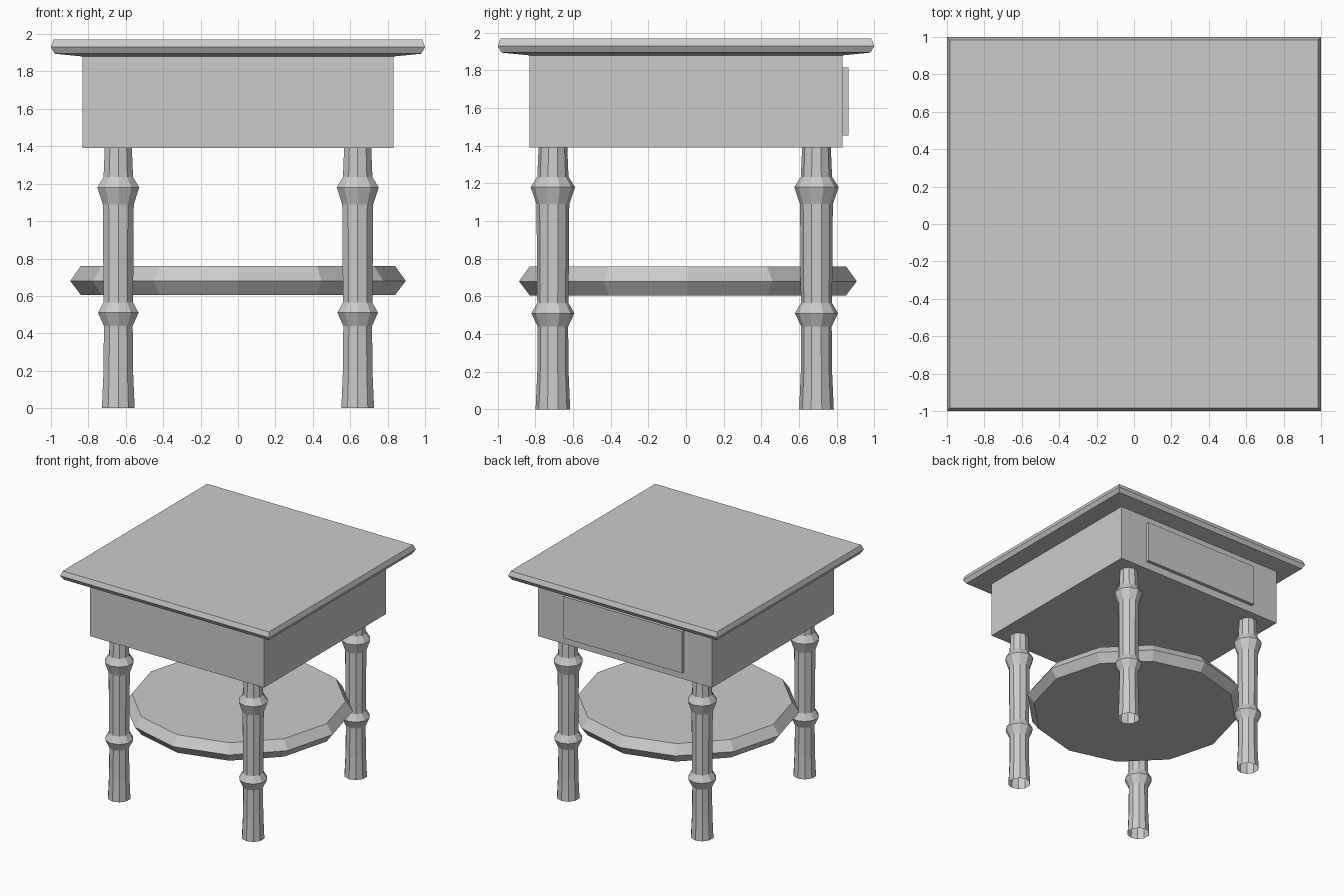
import bpy, bmesh, math

if "Cube" in bpy.data.objects:
    bpy.data.objects.remove(bpy.data.objects["Cube"])


def lathe(name, profile, sides, start=0.0, loc=(0, 0, 0), capped=True):
    """Stack polygon rings given as (radius, z) and skin them, flat shaded."""
    bm = bmesh.new()
    rings = []
    for r, z in profile:
        ring = []
        for i in range(sides):
            a = math.radians(start) + 2 * math.pi * i / sides
            ring.append(bm.verts.new((r * math.cos(a), r * math.sin(a), z)))
        rings.append(ring)
    for lo, hi in zip(rings, rings[1:]):
        for i in range(sides):
            j = (i + 1) % sides
            bm.faces.new((lo[i], lo[j], hi[j], hi[i]))
    if capped:
        bm.faces.new(rings[0][::-1])
        bm.faces.new(rings[-1])
    me = bpy.data.meshes.new(name)
    bm.to_mesh(me)
    bm.free()
    ob = bpy.data.objects.new(name, me)
    ob.location = loc
    bpy.context.collection.objects.link(ob)
    return ob


def box(name, lo, hi):
    bpy.ops.mesh.primitive_cube_add(size=1, location=[(a + b) / 2 for a, b in zip(lo, hi)])
    ob = bpy.context.object
    ob.name = name
    ob.scale = [b - a for a, b in zip(lo, hi)]
    return ob


# Square top with a moulded edge (half-widths turned into corner radii)
top_profile = [(0.83, 1.88), (0.98, 1.895), (1.0, 1.93), (0.985, 1.97)]
lathe("table_top", [(h * math.sqrt(2), z) for h, z in top_profile], 4, start=45)

# Apron box and the drawer front on the back side
box("apron", (-0.832, -0.832, 1.39), (0.832, 0.832, 1.885))
box("drawer_front", (-0.565, 0.82, 1.455), (0.565, 0.862, 1.815))

# Twelve-sided lower shelf
lathe("lower_shelf", [(0.84, 0.605), (0.897, 0.68), (0.84, 0.76)], 12, loc=(0, 0.01, 0))

# Four turned ten-sided legs, open at the foot
leg_profile = [(0.092, 0.0), (0.083, 0.2), (0.081, 0.44), (0.114, 0.51),
               (0.083, 0.565), (0.087, 1.09), (0.118, 1.18), (0.083, 1.235),
               (0.076, 1.395)]
for sy, side_y in ((-1, "front"), (1, "back")):
    for sx, side_x in ((-1, "left"), (1, "right")):
        lathe(f"{side_y}_{side_x}_leg", leg_profile, 10, start=90,
              loc=(0.64 * sx, 0.70 * sy - 0.007, 0), capped=False)
